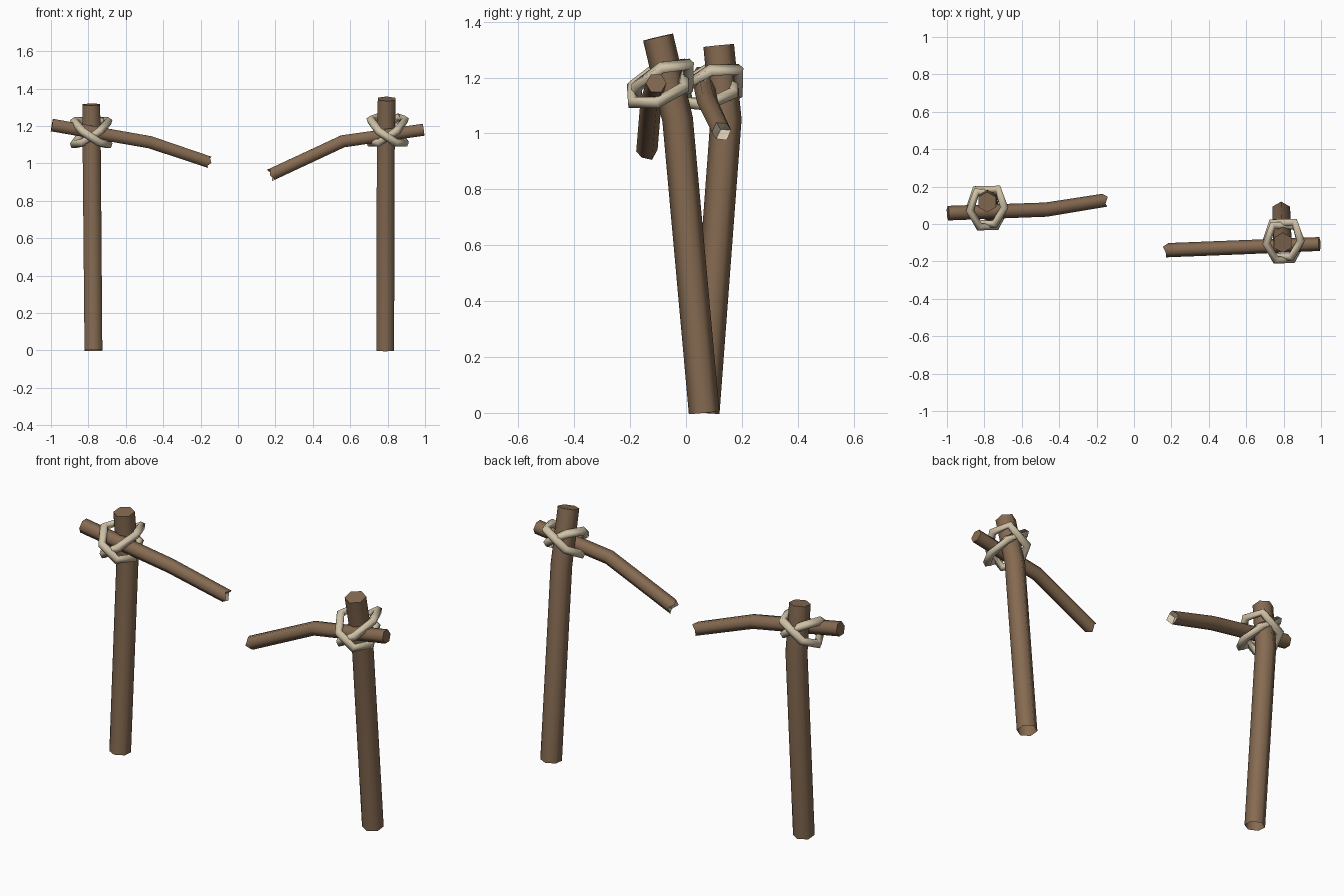
import bpy, bmesh, math
from mathutils import Vector

if "Cube" in bpy.data.objects:
    bpy.data.objects.remove(bpy.data.objects["Cube"])


def material(name, rgb):
    m = bpy.data.materials.new(name)
    m.diffuse_color = (*rgb, 1)
    m.use_nodes = True
    m.node_tree.nodes["Principled BSDF"].inputs["Base Color"].default_value = m.diffuse_color
    return m


WOOD = material("brown bark", (0.235, 0.145, 0.083))
ROPE = material("pale rope", (0.62, 0.53, 0.38))
CORE = material("pale broken wood", (0.68, 0.58, 0.44))


def tube(name, pts, radii, sides, ref, mats, closed=False, cap_start=True, end="flat"):
    """Sweep a polygon along points; the end may be flat or splintered."""
    pts = [Vector(p) for p in pts]
    n = len(pts)
    bm = bmesh.new()
    rings = []
    for i, p in enumerate(pts):
        if closed:
            t = pts[(i + 1) % n] - pts[i - 1]
        else:
            t = Vector()
            if i < n - 1:
                t += (pts[i + 1] - p).normalized()
            if i > 0:
                t += (p - pts[i - 1]).normalized()
        t.normalize()
        u = (Vector(ref) - t * t.dot(Vector(ref))).normalized()
        v = t.cross(u)
        ring = []
        for k in range(sides):
            a = 2 * math.pi * k / sides
            q = p + (u * math.cos(a) + v * math.sin(a)) * radii[i]
            if end == "broken" and i == n - 1:
                q += t * (0.01 if k % 2 else -0.008)
            ring.append(bm.verts.new(q))
        rings.append(ring)
    for i in range(n if closed else n - 1):
        a, b = rings[i], rings[(i + 1) % n]
        for k in range(sides):
            j = (k + 1) % sides
            bm.faces.new((a[k], a[j], b[j], b[k])).smooth = True
    if not closed:
        caps = []
        if cap_start:
            caps.append(bm.faces.new(rings[0][::-1]))
        if end == "broken":
            c = bm.verts.new(pts[-1] - t * 0.02)
            for k in range(sides):
                f = bm.faces.new((rings[-1][k], rings[-1][(k + 1) % sides], c))
                f.material_index = 1
                caps.append(f)
        else:
            caps.append(bm.faces.new(rings[-1]))
        for f in caps:
            for e in f.edges:
                e.smooth = False
    me = bpy.data.meshes.new(name)
    bm.to_mesh(me)
    bm.free()
    for m in mats:
        me.materials.append(m)
    ob = bpy.data.objects.new(name, me)
    bpy.context.collection.objects.link(ob)
    return ob


def lashing(name, c, tilt):
    """Two opposed slanted rope loops that cross in front and behind."""
    outline = [(-0.045, -0.098), (0.045, -0.098), (0.092, -0.01),
               (0.06, 0.085), (-0.06, 0.085), (-0.092, -0.01)]
    for s, label in ((-1, "a"), (1, "b")):
        off = 0.008 * s
        pts = [(c[0] + x, c[1] + y + off, c[2] + s * 0.68 * x + tilt * y)
               for x, y in outline]
        tube(f"{name}_{label}", pts, [0.023] * 6, 5, (0, 0, 1), [ROPE], closed=True)


# leaning posts
tube("left_post", [(-0.773, 0.065, 0), (-0.782, 0.143, 1.05), (-0.785, 0.117, 1.315)],
     [0.055, 0.056, 0.055], 6, (0, 1, 0), [WOOD], cap_start=False)
tube("right_post", [(0.787, 0.065, 0), (0.79, -0.03, 1.05), (0.795, -0.1, 1.345)],
     [0.055, 0.055, 0.055], 6, (0, 1, 0), [WOOD], cap_start=False)

# broken crossbar halves
tube("left_crossbar", [(-0.995, 0.058, 1.205), (-0.47, 0.077, 1.113), (-0.157, 0.127, 1.008)],
     [0.039, 0.038, 0.036], 6, (0, 1, 0), [WOOD, CORE], end="broken")
tube("right_crossbar", [(0.992, -0.107, 1.18), (0.56, -0.125, 1.118), (0.178, -0.14, 0.94)],
     [0.037, 0.038, 0.038], 6, (0, 1, 0), [WOOD, CORE], end="broken")

# rope lashings
lashing("left_rope", (-0.785, 0.092, 1.165), 0.25)
lashing("right_rope", (0.8, -0.085, 1.175), 0.36)
